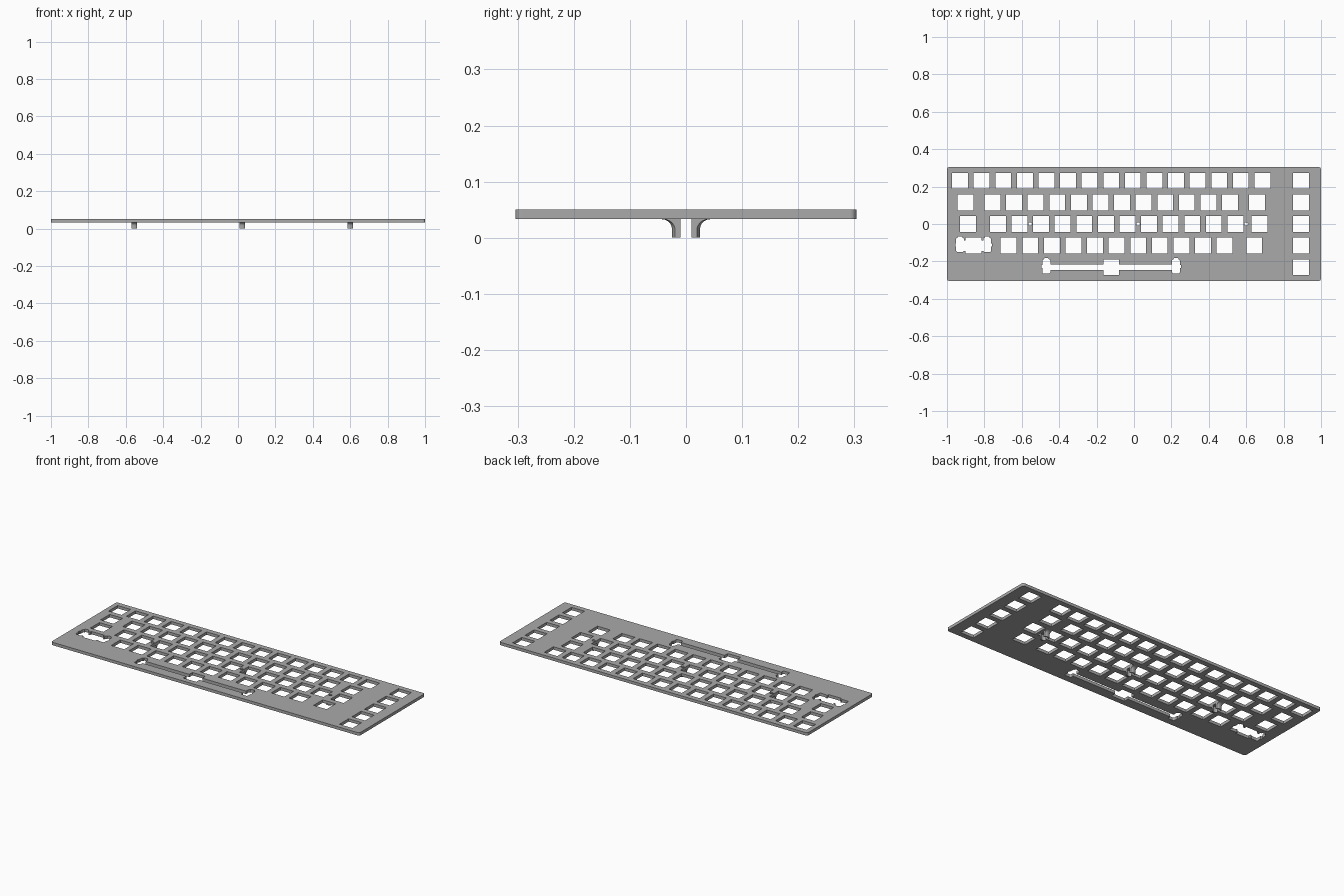
import bpy, bmesh, math

if "Cube" in bpy.data.objects:
    bpy.data.objects.remove(bpy.data.objects["Cube"])

MM = 2 / 330            # one millimetre in model units
U = 19.05 * MM          # key pitch
X0 = -0.930             # centre of the first key column
Z0, Z1 = 0.033, 0.05    # plate underside and top

grey = bpy.data.materials.new("plate grey")
grey.diffuse_color = (0.4, 0.4, 0.4, 1)
grey.use_nodes = True
grey.node_tree.nodes["Principled BSDF"].inputs["Base Color"].default_value = grey.diffuse_color


def finish(bm, name):
    bmesh.ops.recalc_face_normals(bm, faces=bm.faces)
    me = bpy.data.meshes.new(name)
    bm.to_mesh(me)
    bm.free()
    me.materials.append(grey)
    ob = bpy.data.objects.new(name, me)
    bpy.context.collection.objects.link(ob)
    return ob


def prism(bm, x, y, w, d, z0, z1, r=0.0, seg=4):
    """Upright block with optionally rounded corners."""
    pts = []
    for k, (sx, sy) in enumerate([(1, 1), (-1, 1), (-1, -1), (1, -1)]):
        cx, cy = x + sx * (w / 2 - r), y + sy * (d / 2 - r)
        for i in range(seg + 1 if r else 1):
            a = math.pi / 2 * (k + i / seg)
            pts.append((cx + r * math.cos(a), cy + r * math.sin(a)))
    low = [bm.verts.new((*p, z0)) for p in pts]
    top = [bm.verts.new((*p, z1)) for p in pts]
    bm.faces.new(low[::-1])
    bm.faces.new(top)
    for i in range(len(pts)):
        j = (i + 1) % len(pts)
        bm.faces.new((low[i], low[j], top[j], top[i]))


# Plate with rounded corners
bm = bmesh.new()
prism(bm, 0, 0, 2, 0.608, Z0, Z1, 0.012, 6)
plate = finish(bm, "plate")

# Cutter holding every opening
bm = bmesh.new()


def cut(x, y, w, d, r=0.0):
    prism(bm, x, y, w, d, Z0 - 0.02, Z1 + 0.02, r)


# Key positions per row, in key units from the first column
rows = [
    list(range(15)),
    [0.25] + [1.5 + i for i in range(12)] + [13.75],
    [0.375] + [1.75 + i for i in range(12)] + [13.875],
    [0.625] + [2.25 + i for i in range(11)] + [13.625],
    [7],
]
key = 14 * MM
for r, cols in enumerate(rows):
    y = (2 - r) * U
    for c in cols:
        cut(X0 + c * U, y, key, key)
    cut(0.892, y, key, key)             # separate right-hand column


def stabilizer(col, row, reach, bar):
    """Pair of stabilizer openings joined by a wire slot."""
    x, y = X0 + col * U, (2 - row) * U
    cut(x, y, 2 * reach, bar)
    for s in (-1, 1):
        cx = x + s * reach
        cut(cx, y + 0.62 * MM, 6.75 * MM, 12.3 * MM, 0.006)
        cut(cx, y + 4.5 * MM, 4.2 * MM, 7 * MM, 0.006)
        cut(cx + s * 2.2 * MM, y + 0.5 * MM, 4 * MM, 2.8 * MM)


stabilizer(0.625, 3, 11.94 * MM, 9.3 * MM)
stabilizer(7, 4, 57.15 * MM, 4.6 * MM)

# Screw holes above the standoffs
posts = [X0 + c * U for c in (3.25, 8.25, 13.25)]
for x in posts:
    cut(x, 0, 0.018, 0.018, 0.0089)

cutter = finish(bm, "opening_cutter")
mod = plate.modifiers.new("openings", "BOOLEAN")
mod.object = cutter
mod.operation = "DIFFERENCE"
mod.solver = "EXACT"
mod.use_self = True
bpy.context.view_layer.objects.active = plate
bpy.ops.object.modifier_apply(modifier=mod.name)
bpy.data.objects.remove(cutter)

# Standoffs: split rings trimmed to the web between keys, flaring into the plate
HALF, BORE, WALL, FLARE = 0.0155, 0.0183, 0.025, 0.018
profile = [(0, WALL)]
for i in range(9):
    a = math.pi / 2 * i / 8
    profile.append((Z0 - FLARE + FLARE * math.sin(a), WALL + FLARE * (1 - math.cos(a))))
xs = [HALF * (i / 4 - 1) for i in range(9)]

for n, px in enumerate(posts):
    bm = bmesh.new()
    for s in (-1, 1):
        rings = []
        for z, rad in profile:
            loop = [(x, math.sqrt(rad ** 2 - x * x)) for x in xs]
            loop += [(x, math.sqrt(BORE ** 2 - x * x)) for x in reversed(xs)]
            rings.append([bm.verts.new((px + x, s * y, z)) for x, y in loop])
        for a, b in zip(rings, rings[1:]):
            for i in range(len(a)):
                j = (i + 1) % len(a)
                bm.faces.new((a[i], a[j], b[j], b[i]))
        m = len(xs)
        for ring in (rings[0], rings[-1]):
            for i in range(m - 1):
                bm.faces.new((ring[i], ring[i + 1], ring[2 * m - 2 - i], ring[2 * m - 1 - i]))
    post = finish(bm, f"standoff_{n + 1}")
    bpy.ops.object.select_all(action="DESELECT")
    post.select_set(True)
    bpy.context.view_layer.objects.active = post
    bpy.ops.object.shade_smooth_by_angle(angle=math.radians(35))
